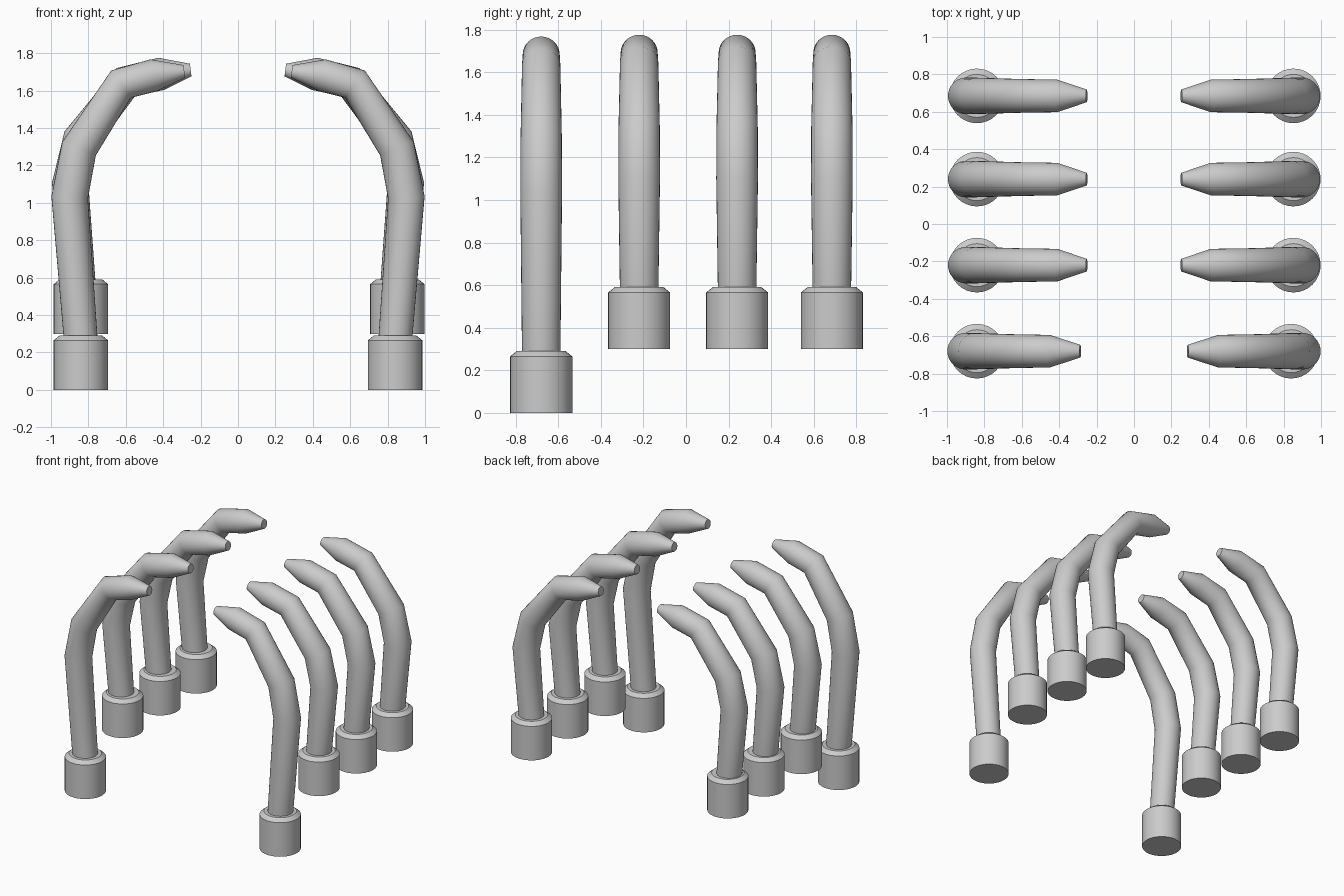
import bpy, bmesh, math
from mathutils import Vector

if "Cube" in bpy.data.objects:
    bpy.data.objects.remove(bpy.data.objects["Cube"])

SIDES = 32


def sweep(name, path, radii, y, side, sharp):
    """Round rings along a path in the XZ plane; side mirrors x. Ends capped."""
    pts = [Vector((x * side, y, z)) for x, z in path]
    bm = bmesh.new()
    rings = []
    for i, (p, r) in enumerate(zip(pts, radii)):
        t = Vector()
        if i > 0:
            t += (p - pts[i - 1]).normalized()
        if i < len(pts) - 1:
            t += (pts[i + 1] - p).normalized()
        t.normalize()
        u = Vector((0, 1, 0))
        v = t.cross(u)
        rings.append([bm.verts.new(p + r * (math.cos(a) * u + math.sin(a) * v))
                      for a in (2 * math.pi * k / SIDES for k in range(SIDES))])
    for a, b in zip(rings, rings[1:]):
        for k in range(SIDES):
            n = (k + 1) % SIDES
            bm.faces.new((a[k], a[n], b[n], b[k]))
    bm.faces.new(rings[0][::-1])
    bm.faces.new(rings[-1])
    bmesh.ops.recalc_face_normals(bm, faces=bm.faces)
    me = bpy.data.meshes.new(name)
    bm.to_mesh(me)
    bm.free()
    for f in me.polygons:
        f.use_smooth = True
    me.set_sharp_from_angle(angle=math.radians(sharp))
    ob = bpy.data.objects.new(name, me)
    bpy.context.collection.objects.link(ob)
    return ob


# Pipe centre lines (distance from middle, height): long front pipe, short rear pipe
FRONT = [(.84, .26), (.90, 1.03), (.85, 1.29), (.625, 1.635), (.45, 1.682), (.287, 1.703)]
REAR = [(.85, .55), (.897, 1.10), (.84, 1.34), (.60, 1.645), (.41, 1.69), (.253, 1.71)]
PIPE_R = [.09, .098, .097, .09, .087, .034]

for label, side in (("left", -1), ("right", 1)):
    for i, y in enumerate((-.68, -.22, .24, .685)):
        path, base = (FRONT, 0) if i == 0 else (REAR, .3)
        # Bent pipe with tapered tip
        sweep(f"{label}_pipe_{i + 1}", path, PIPE_R, y, side, 60)
        # Chamfered socket at the foot
        cx = .84 if i == 0 or side < 0 else .852
        sweep(f"{label}_socket_{i + 1}",
              [(cx, base), (cx, base + .265), (cx, base + .29)],
              [.146, .146, .115], y, side, 30)
